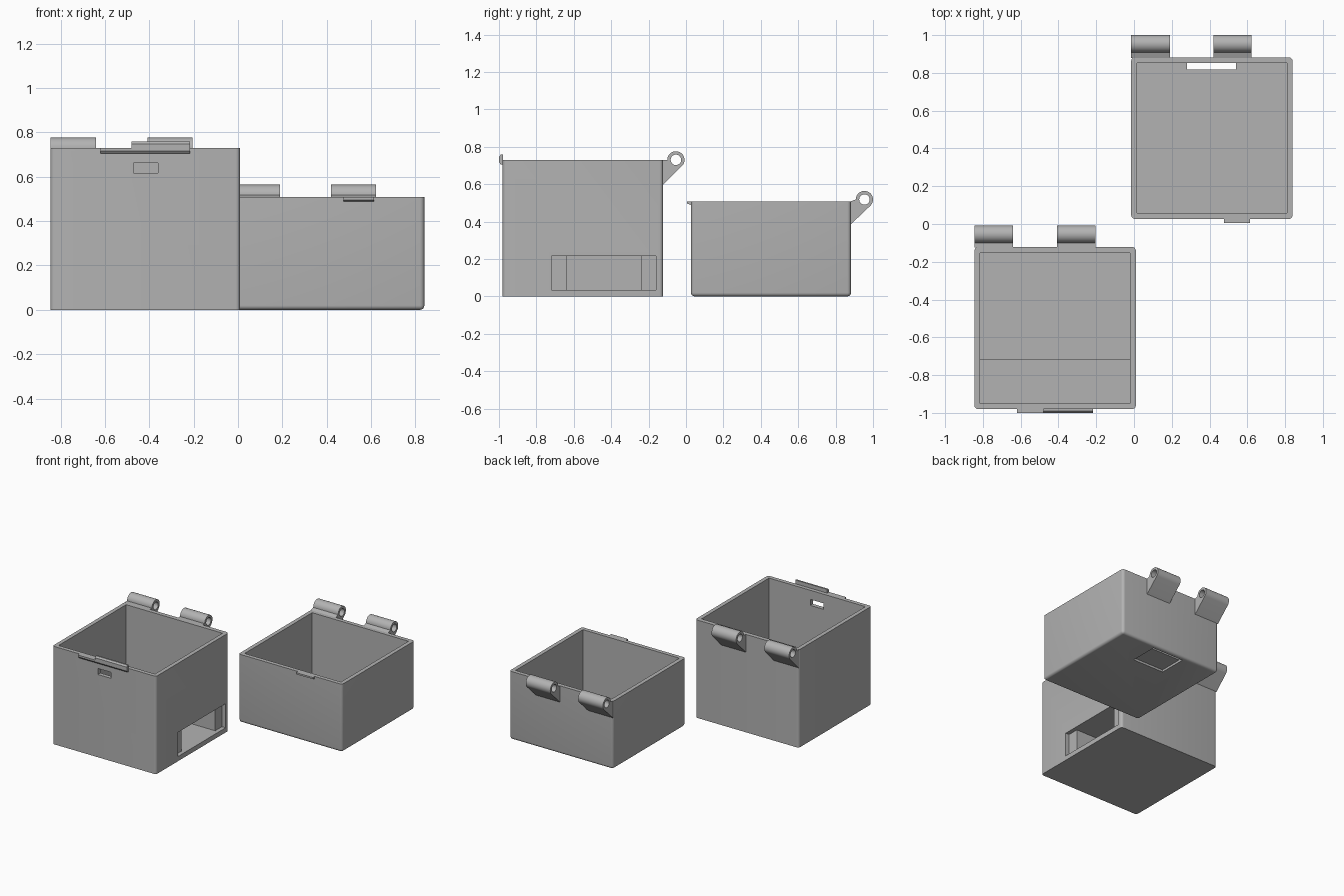
import bpy, bmesh, math

if "Cube" in bpy.data.objects:
    bpy.data.objects.remove(bpy.data.objects["Cube"])

grey = bpy.data.materials.new("grey_plastic")
grey.diffuse_color = (0.45, 0.45, 0.45, 1)
grey.use_nodes = True
grey.node_tree.nodes["Principled BSDF"].inputs["Base Color"].default_value = grey.diffuse_color


def finish(name, bm, smooth=False):
    bmesh.ops.recalc_face_normals(bm, faces=bm.faces)
    me = bpy.data.meshes.new(name)
    bm.to_mesh(me)
    bm.free()
    ob = bpy.data.objects.new(name, me)
    bpy.context.collection.objects.link(ob)
    me.materials.append(grey)
    if smooth:
        bpy.ops.object.select_all(action='DESELECT')
        ob.select_set(True)
        bpy.context.view_layer.objects.active = ob
        bpy.ops.object.shade_smooth_by_angle(angle=math.radians(35))
    return ob


def block(name, x, y, z, radius=0, round_bottom=False):
    """Box from axis ranges; optionally rounds upright and bottom edges."""
    bm = bmesh.new()
    bmesh.ops.create_cube(bm, size=1)
    for v in bm.verts:
        v.co = [r[0] if c < 0 else r[1] for c, r in zip(v.co, (x, y, z))]
    if radius:
        edges = []
        for e in bm.edges:
            a, b = e.verts
            upright = abs(a.co.z - b.co.z) > 1e-4
            low = max(a.co.z, b.co.z) < z[0] + 1e-4
            if upright or (round_bottom and low):
                edges.append(e)
        bmesh.ops.bevel(bm, geom=edges, offset=radius, segments=5,
                        profile=0.5, affect='EDGES')
    return finish(name, bm)


def cut(ob, *ranges):
    """Subtract boxes from an object."""
    for r in ranges:
        tool = block("cutter", *r)
        mod = ob.modifiers.new("cut", 'BOOLEAN')
        mod.operation, mod.solver, mod.object = 'DIFFERENCE', 'EXACT', tool
        bpy.ops.object.select_all(action='DESELECT')
        bpy.context.view_layer.objects.active = ob
        ob.select_set(True)
        bpy.ops.object.modifier_apply(modifier=mod.name)
        bpy.data.objects.remove(tool)
    bpy.ops.object.shade_smooth_by_angle(angle=math.radians(35))


def prism(name, loop, x0, x1):
    """Extrude a (y, z) outline along x."""
    bm = bmesh.new()
    f = bm.faces.new([bm.verts.new((x0, y, z)) for y, z in loop])
    ext = bmesh.ops.extrude_face_region(bm, geom=[f])['geom']
    bmesh.ops.translate(bm, vec=(x1 - x0, 0, 0),
                        verts=[g for g in ext if isinstance(g, bmesh.types.BMVert)])
    return finish(name, bm)


def hinge(name, x0, x1, yc, zc, wall_y, wall_z, top_z, r=0.046, hole=0.028):
    """Hinge knuckle: bored barrel on a 45 degree gusset."""
    n = 32
    outer, inner = [], []
    for i in range(n):
        a = math.radians(-45) + 2 * math.pi * i / n
        c, s = math.cos(a), math.sin(a)
        p = (yc + r * c, zc + r * s)
        if i > 20:   # side facing the wall stretches into the gusset
            t = (i - 20) / (n - 20)
            p = (wall_y, top_z + (wall_z - top_z) * (t - 1 / 12) * 12 / 10)
        outer.append(p)
        inner.append((yc + hole * c, zc + hole * s))
    bm = bmesh.new()
    rings = [[bm.verts.new((x, *p)) for p in pts]
             for x in (x0, x1) for pts in (outer, inner)]
    o0, i0, o1, i1 = rings
    for i in range(n):
        j = (i + 1) % n
        for a, b in ((o0, i0), (o0, o1), (o1, i1), (i0, i1)):
            bm.faces.new((a[i], a[j], b[j], b[i]))
    return finish(name, bm, True)


# Tall box: open shell, side opening and latch slot
tall = block("tall_box", (-0.845, 0.01), (-0.98, -0.122), (0, 0.73), 0.02)
cut(tall,
    ((-0.815, -0.02), (-0.95, -0.154), (0.035, 1)),
    ((-0.1, 0.1), (-0.72, -0.16), (0.035, 0.215)),
    ((-0.47, -0.36), (-1.1, -0.9), (0.617, 0.662)))

# Passage behind the side opening
block("passage_front_wall", (-0.816, -0.02), (-0.72, -0.636), (0.034, 0.25))
block("passage_back_wall", (-0.816, -0.02), (-0.24, -0.153), (0.034, 0.25))
block("passage_roof", (-0.816, -0.02), (-0.637, -0.239), (0.215, 0.25))

# Latch lip on the tall box
prism("latch_lip", [(-0.978, 0.705), (-0.99, 0.705), (-1, 0.717), (-1, 0.73), (-0.978, 0.73)],
      -0.62, -0.48)
prism("latch_hook", [(-0.978, 0.705), (-0.99, 0.705), (-1, 0.717), (-1, 0.747),
                     (-0.99, 0.758), (-0.978, 0.758)], -0.48, -0.217)

# Short box: open shell with rounded bottom, floor slot and shallow recess below
short = block("short_box", (-0.015, 0.84), (0.027, 0.882), (0, 0.508), 0.02, True)
cut(short,
    ((0.015, 0.81), (0.057, 0.852), (0.035, 1)),
    ((0.28, 0.54), (0.817, 0.852), (-0.1, 0.1)),
    ((0.28, 0.54), (0.64, 0.852), (-0.1, 0.017)))

# Thumb tab on the short box
prism("thumb_tab", [(0.029, 0.488), (0.005, 0.496), (0.005, 0.508), (0.029, 0.508)],
      0.476, 0.614)

# Hinge knuckles on both boxes
for i, (a, b) in enumerate(((-0.845, -0.64), (-0.408, -0.205))):
    hinge(f"tall_hinge_{i + 1}", a, b, -0.054, 0.73, -0.124, 0.595, 0.73)
for i, (a, b) in enumerate(((-0.015, 0.19), (0.42, 0.622))):
    hinge(f"short_hinge_{i + 1}", a, b, 0.954, 0.518, 0.88, 0.384, 0.508)
